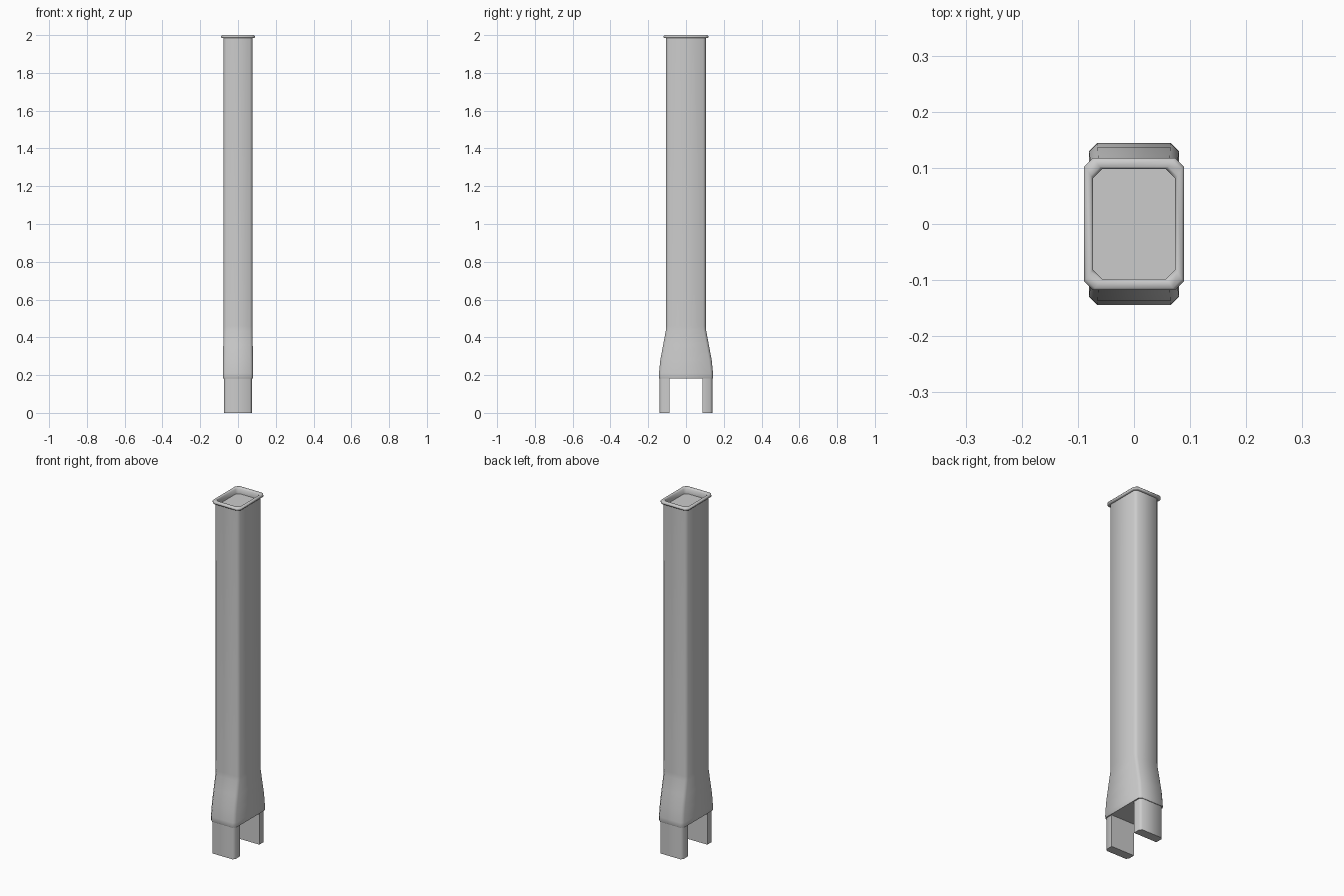
import bpy
import bmesh

if "Cube" in bpy.data.objects:
    bpy.data.objects.remove(bpy.data.objects["Cube"])


def section(hx, hy, z, c):
    """Rectangle with cut corners, counter-clockwise, at height z."""
    return [(hx, -hy + c, z), (hx, hy - c, z), (hx - c, hy, z), (-hx + c, hy, z),
            (-hx, hy - c, z), (-hx, -hy + c, z), (-hx + c, -hy, z), (hx - c, -hy, z)]


def loft(name, rings, angle):
    """Skin a stack of equal-sized rings and cap both ends."""
    bm = bmesh.new()
    loops = [[bm.verts.new(p) for p in ring] for ring in rings]
    n = len(loops[0])
    for a, b in zip(loops, loops[1:]):
        for i in range(n):
            j = (i + 1) % n
            bm.faces.new((a[i], a[j], b[j], b[i]))
    bm.faces.new(loops[0][::-1])
    bm.faces.new(loops[-1])
    bmesh.ops.recalc_face_normals(bm, faces=bm.faces)
    mesh = bpy.data.meshes.new(name)
    bm.to_mesh(mesh)
    bm.free()
    obj = bpy.data.objects.new(name, mesh)
    bpy.context.collection.objects.link(obj)
    bpy.ops.object.select_all(action='DESELECT')
    obj.select_set(True)
    bpy.context.view_layer.objects.active = obj
    bpy.ops.object.shade_smooth_by_angle(angle=angle)
    return obj


# Column shaft with flared base, rolled rim and recessed top
profile = [
    (0.079, 0.142, 0.182, 0.014), (0.080, 0.144, 0.187, 0.014),
    (0.080, 0.143, 0.21, 0.014), (0.079, 0.136, 0.28, 0.014),
    (0.078, 0.121, 0.36, 0.014), (0.077, 0.107, 0.435, 0.014),
    (0.077, 0.105, 0.46, 0.014), (0.077, 0.105, 1.984, 0.014),
    (0.086, 0.115, 1.984, 0.016), (0.089, 0.118, 1.988, 0.016),
    (0.089, 0.118, 1.995, 0.016), (0.085, 0.114, 2.0, 0.016),
    (0.077, 0.102, 2.0, 0.016), (0.073, 0.098, 1.995, 0.016),
    (0.073, 0.098, 1.965, 0.016),
]
loft("column_shaft", [section(*p) for p in profile], 1.0)

# Two flat feet with cut outer corners
for name, s in (("front_foot", -1), ("back_foot", 1)):
    outline = [(-0.073, 0.088), (0.073, 0.088), (0.073, 0.128),
               (0.062, 0.139), (-0.062, 0.139), (-0.073, 0.128)]
    loft(name, [[(x, s * y, z) for x, y in outline] for z in (0.0, 0.19)], 0.9)
